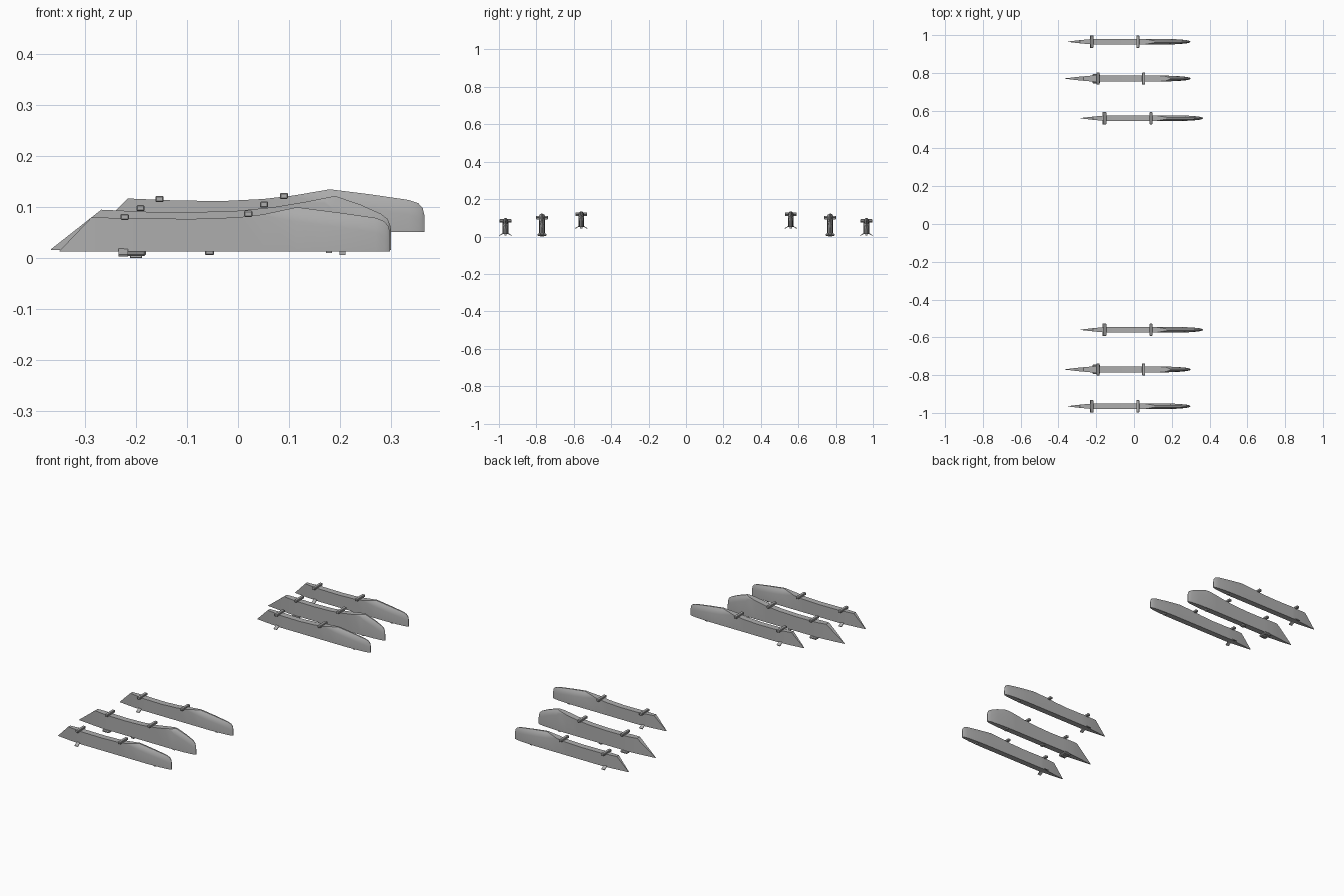
import bpy, bmesh, math

if "Cube" in bpy.data.objects:
    bpy.data.objects.remove(bpy.data.objects["Cube"])

grey = bpy.data.materials.new("light grey paint")
grey.diffuse_color = (0.42, 0.42, 0.42, 1)
grey.use_nodes = True
grey.node_tree.nodes["Principled BSDF"].inputs["Base Color"].default_value = grey.diffuse_color


def interp(pts, x):
    if x <= pts[0][0]:
        return pts[0][1]
    for (x0, v0), (x1, v1) in zip(pts, pts[1:]):
        if x <= x1:
            return v0 + (v1 - v0) * (x - x0) / (x1 - x0)
    return pts[-1][1]


def finish(bm, name, smooth=True):
    bmesh.ops.recalc_face_normals(bm, faces=bm.faces)
    me = bpy.data.meshes.new(name)
    bm.to_mesh(me)
    bm.free()
    me.materials.append(grey)
    ob = bpy.data.objects.new(name, me)
    bpy.context.collection.objects.link(ob)
    if smooth:
        bpy.ops.object.select_all(action='DESELECT')
        ob.select_set(True)
        bpy.context.view_layer.objects.active = ob
        bpy.ops.object.shade_smooth_by_angle(angle=math.radians(30))
    return ob


def body(name, y, top, zb, peak):
    """Lofted pylon: knife trailing edge at -x, rounded leading edge at +x."""
    xa, xb = top[0][0], top[-1][0]
    width = [(xa, 0.001), (xa + 0.07, 0.009), (xa + 0.14, 0.0155),
             (xb - 0.13, 0.0155), (xb - 0.06, 0.0125), (xb - 0.02, 0.0085),
             (xb - 0.006, 0.005), (xb, 0.002)]
    xs = sorted({round(p[0], 4) for p in top + width})
    bm = bmesh.new()
    rings = []
    for x in xs:
        w, zt = interp(width, x), interp(top, x)
        t = min(1, max(0, (x - peak + 0.03) / 0.03))     # crown ahead of the wing
        h = min(0.028 * t, (zt - zb) * 0.5)
        half = [(w, zb), (w, zt - h - 0.0006), (w * (1 - 0.25 * t), zt - h * 0.4),
                (w * (1 - 0.75 * t), zt)]
        sec = half + [(-a, b) for a, b in reversed(half)]
        rings.append([bm.verts.new((x, y + a, b)) for a, b in sec])
    for r0, r1 in zip(rings, rings[1:]):
        for i in range(8):
            j = (i + 1) % 8
            bm.faces.new((r0[i], r0[j], r1[j], r1[i]))
    bm.faces.new(rings[0])
    bm.faces.new(rings[-1])
    bmesh.ops.remove_doubles(bm, verts=bm.verts, dist=0.00005)
    finish(bm, name)


def box(name, c, s, rx=0, bev=0.0):
    bm = bmesh.new()
    bmesh.ops.create_cube(bm, size=1)
    for v in bm.verts:
        a, b, d = (v.co[i] * s[i] for i in range(3))
        v.co = (c[0] + a, c[1] + b * math.cos(rx) - d * math.sin(rx),
                c[2] + b * math.sin(rx) + d * math.cos(rx))
    if bev:
        bmesh.ops.bevel(bm, geom=bm.edges[:], offset=bev, segments=1, affect='EDGES')
    finish(bm, name, False)


# Per station: name, y, bottom z, crown x, top profile, mounts (x, z), brace x
stations = [
    ("outer", 0.965, 0.013, 0.115,
     [(-0.35, 0.014), (-0.287, 0.08), (-0.2, 0.078), (-0.09, 0.077), (0, 0.08),
      (0.05, 0.086), (0.115, 0.1), (0.2, 0.089), (0.27, 0.079), (0.287, 0.072),
      (0.295, 0.062), (0.298, 0.05)],
     [(-0.222, 0.081), (0.02, 0.087)], -0.225),
    ("middle", 0.77, 0.016, 0.19,
     [(-0.366, 0.018), (-0.268, 0.095), (-0.18, 0.091), (-0.09, 0.09), (0, 0.093),
      (0.07, 0.1), (0.13, 0.11), (0.19, 0.122), (0.24, 0.105), (0.28, 0.087),
      (0.293, 0.077), (0.299, 0.062), (0.3, 0.05)],
     [(-0.191, 0.098), (0.051, 0.105)], None),
    ("inner", 0.56, 0.051, 0.18,
     [(-0.282, 0.052), (-0.216, 0.117), (-0.12, 0.113), (-0.03, 0.112), (0.05, 0.116),
      (0.11, 0.123), (0.18, 0.135), (0.26, 0.125), (0.335, 0.114), (0.353, 0.108),
      (0.362, 0.098), (0.365, 0.085)],
     [(-0.154, 0.116), (0.09, 0.122)], -0.157),
]

for side, tag in ((1, "left"), (-1, "right")):
    for st, y0, zb, peak, top, mounts, brace in stations:
        y = y0 * side
        pre = f"{tag}_{st}"
        body(pre + "_pylon", y, top, zb, peak)
        # cross bars on the upper edge
        for i, (x, z) in enumerate(mounts):
            box(f"{pre}_mount_bar_{i}", (x, y, z), (0.016, 0.064, 0.012), 0, 0.002)
        if brace is not None:
            # splayed sway braces and rear stop under the pylon
            for s in (1, -1):
                box(f"{pre}_sway_brace_{s}", (brace, y + s * 0.021, zb - 0.001),
                    (0.018, 0.026, 0.004), -s * 0.55)
            box(pre + "_rear_stop", (brace + 0.43, y, zb - 0.002), (0.012, 0.012, 0.010))
        else:
            # release fairing, ending on the ground plane
            box(pre + "_release_fairing", (-0.2, y, 0.010), (0.04, 0.05, 0.012), 0, 0.004)
            box(pre + "_base_lug", (-0.056, y, 0.011), (0.018, 0.02, 0.010), 0, 0.002)
            box(pre + "_front_lug", (0.178, y, 0.014), (0.012, 0.02, 0.008))
            # small pad reaching the lowest point
            box(pre + "_base_pad", (-0.2, y, 0.004), (0.024, 0.02, 0.008), 0, 0.001)
